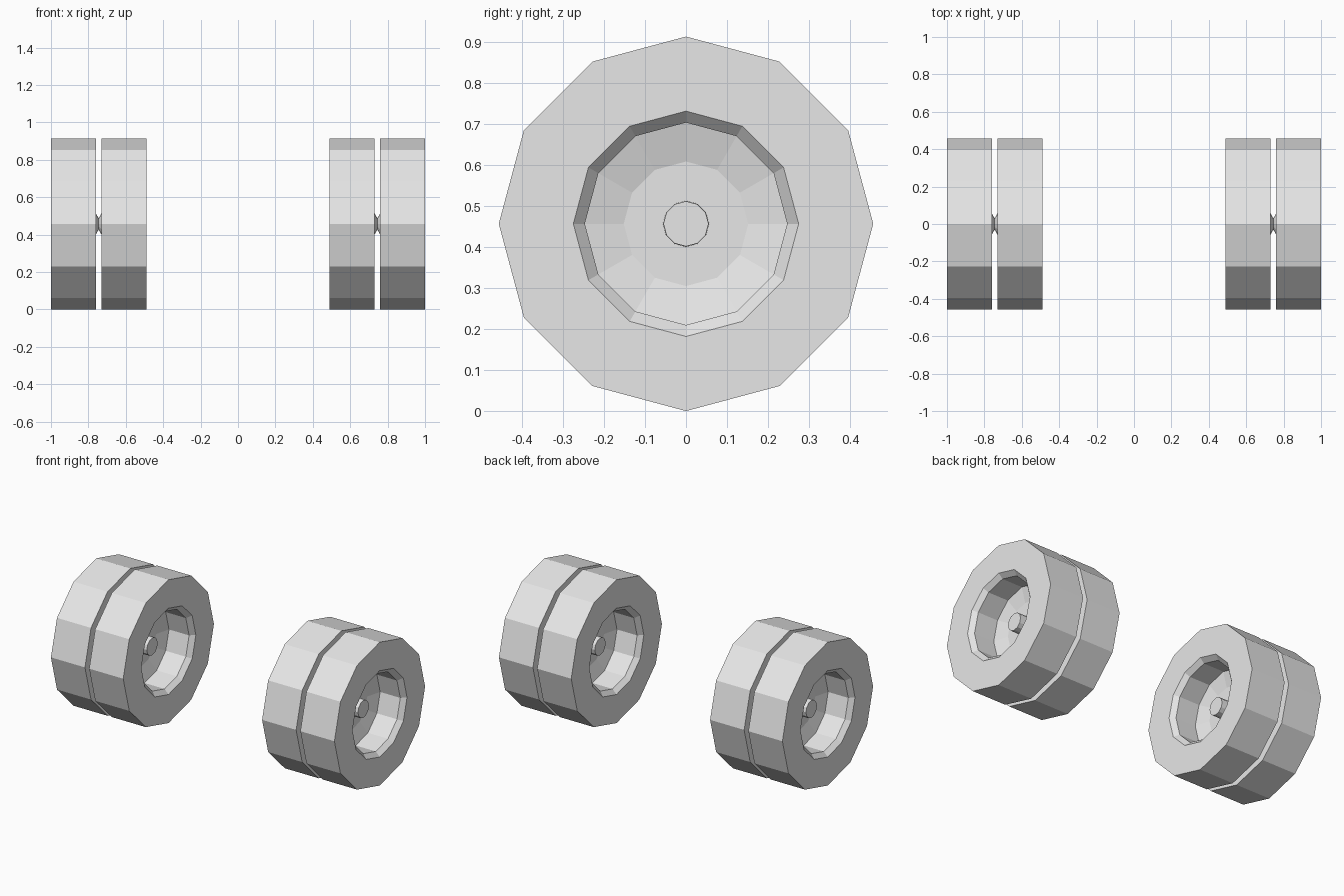
import bpy
import bmesh
from math import cos, sin, tau

cube = bpy.data.objects.get("Cube")
if cube:
    bpy.data.objects.remove(cube, do_unlink=True)

SIDES = 12
RADIUS = 0.457
PAIR_X = 0.745

grey = bpy.data.materials.new("light_grey")
grey.use_nodes = True
grey.diffuse_color = (0.8, 0.8, 0.8, 1)
grey.node_tree.nodes["Principled BSDF"].inputs["Base Color"].default_value = grey.diffuse_color


def lathe(name, profile, x, closed):
    """Turn a profile of (offset along x, radius) points around the x axis."""
    bm = bmesh.new()
    rings = []
    for px, r in profile:
        rings.append([bm.verts.new((px, r * cos(k * tau / SIDES), r * sin(k * tau / SIDES)))
                      for k in range(SIDES)])
    pairs = list(zip(rings, rings[1:]))
    if closed:
        pairs.append((rings[-1], rings[0]))
    else:
        bm.faces.new(rings[0])
        bm.faces.new(rings[-1])
    for a, b in pairs:
        for k in range(SIDES):
            n = (k + 1) % SIDES
            bm.faces.new((a[k], a[n], b[n], b[k]))
    bmesh.ops.recalc_face_normals(bm, faces=bm.faces)
    mesh = bpy.data.meshes.new(name)
    bm.to_mesh(mesh)
    bm.free()
    mesh.materials.append(grey)
    obj = bpy.data.objects.new(name, mesh)
    obj.location = (x, 0, RADIUS)
    bpy.context.collection.objects.link(obj)
    return obj


# Wheel section: tread, side wall, bevelled rim, deep cup, dished hub floor
wheel = [(0.015, RADIUS), (0.255, RADIUS), (0.255, 0.275), (0.227, 0.247),
         (0.085, 0.247), (0.06, 0.152), (0.06, 0.05), (0.015, 0.05)]

# Axle pin with a narrow waist in the gap between the two wheels
half_axle = [(0.14, 0.055), (0.015, 0.057), (0, 0.03)]
axle = half_axle + [(-x, r) for x, r in reversed(half_axle[:-1])]

# Twin wheels on each side of the model
for side, sign in (("left", 1), ("right", -1)):
    for place, facing in (("outer", sign), ("inner", -sign)):
        section = [(x * facing, r) for x, r in wheel]
        lathe(f"{side}_{place}_wheel", section, sign * PAIR_X, True)
    lathe(f"{side}_axle", axle, sign * PAIR_X, False)
